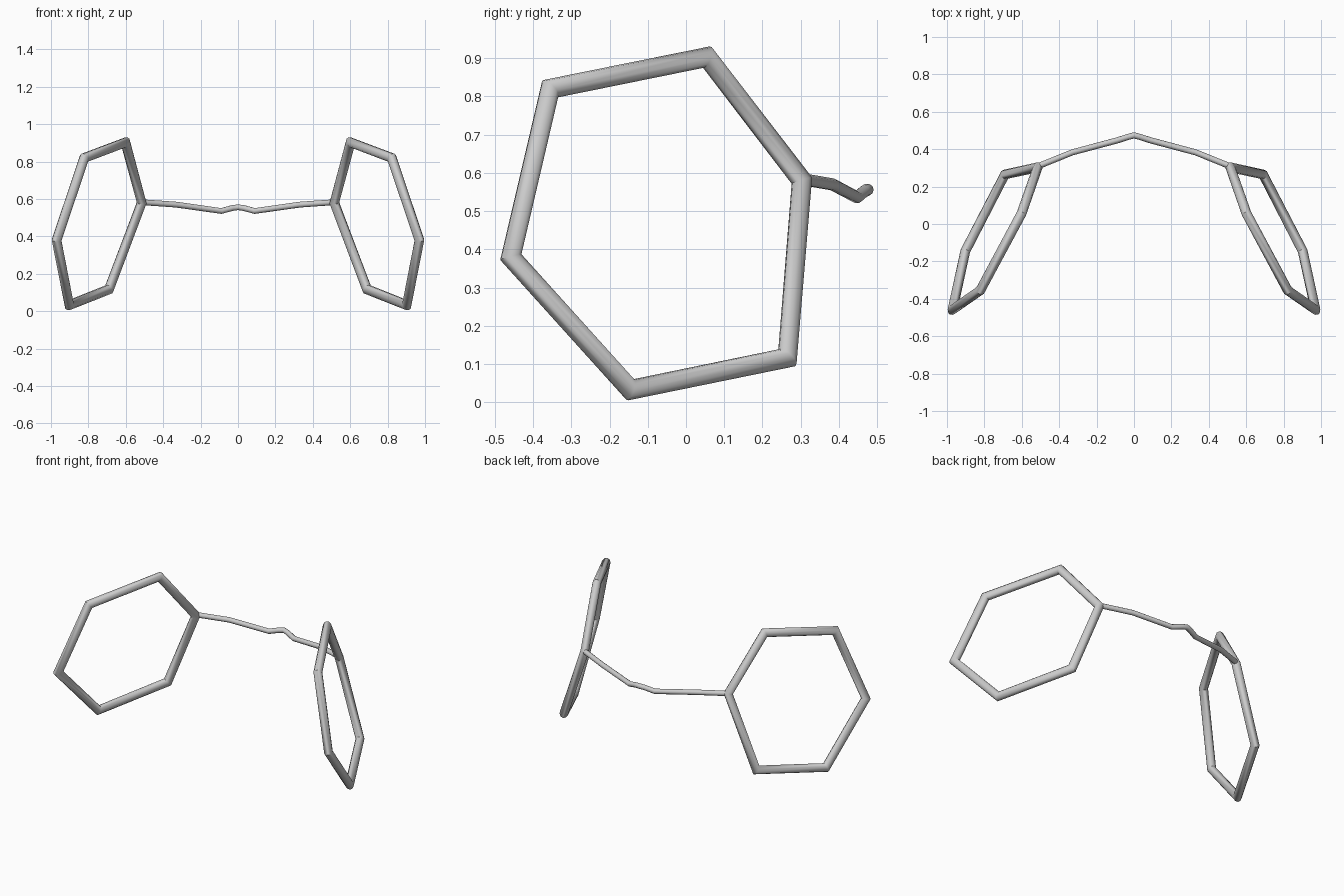
import bpy, math
from mathutils import Vector

if "Cube" in bpy.data.objects:
    bpy.data.objects.remove(bpy.data.objects["Cube"])


def tube(name, pts, radius, up, closed=False, sides=10):
    """Sweep a round section along a path with mitred corners."""
    pts = [Vector(p) for p in pts]
    n = len(pts)
    verts, faces = [], []
    for i, p in enumerate(pts):
        a = pts[i - 1] if closed or i > 0 else None
        b = pts[(i + 1) % n] if closed or i < n - 1 else None
        d_in = (p - a).normalized() if a is not None else (b - p).normalized()
        d_out = (b - p).normalized() if b is not None else d_in
        t = (d_in + d_out).normalized()
        side = t.cross(up).normalized()
        lift = side.cross(t)
        mitre = 1 / max(t.dot(d_out), 0.3)
        for k in range(sides):
            ang = 2 * math.pi * k / sides
            verts.append(p + radius * (math.cos(ang) * mitre * side + math.sin(ang) * lift))
    for i in range(n if closed else n - 1):
        j = (i + 1) % n
        for k in range(sides):
            m = (k + 1) % sides
            faces.append((i * sides + k, i * sides + m, j * sides + m, j * sides + k))
    if not closed:
        faces.append(tuple(range(sides))[::-1])
        faces.append(tuple((n - 1) * sides + k for k in range(sides)))
    mesh = bpy.data.meshes.new(name)
    mesh.from_pydata(verts, [], faces)
    # consistent outward faces
    import bmesh
    bm = bmesh.new()
    bm.from_mesh(mesh)
    bmesh.ops.recalc_face_normals(bm, faces=bm.faces)
    bm.to_mesh(mesh)
    bm.free()
    obj = bpy.data.objects.new(name, mesh)
    bpy.context.collection.objects.link(obj)
    bpy.ops.object.select_all(action='DESELECT')
    obj.select_set(True)
    bpy.context.view_layer.objects.active = obj
    bpy.ops.object.shade_smooth_by_angle(angle=math.radians(45))
    return obj


# hexagonal rims, mirrored left and right
rim = [(0.515, 0.303, 0.58), (0.602, 0.055, 0.903), (0.822, -0.355, 0.82),
       (0.97, -0.458, 0.38), (0.902, -0.145, 0.033), (0.69, 0.265, 0.117)]
for name, s in (("right_rim", 1), ("left_rim", -1)):
    pts = [Vector((s * x, y, z)) for x, y, z in rim]
    normal = (pts[2] - pts[0]).cross(pts[4] - pts[0]).normalized()
    tube(name, pts, 0.026, normal, closed=True)

# thin connecting bridge with a small hump in the middle
half = [(0.515, 0.308, 0.583), (0.33, 0.383, 0.57), (0.09, 0.447, 0.536), (0.03, 0.466, 0.552)]
path = half + [(0, 0.474, 0.556)] + [(-x, y, z) for x, y, z in reversed(half)]
tube("bridge", path, 0.016, Vector((0, 0, 1)))
